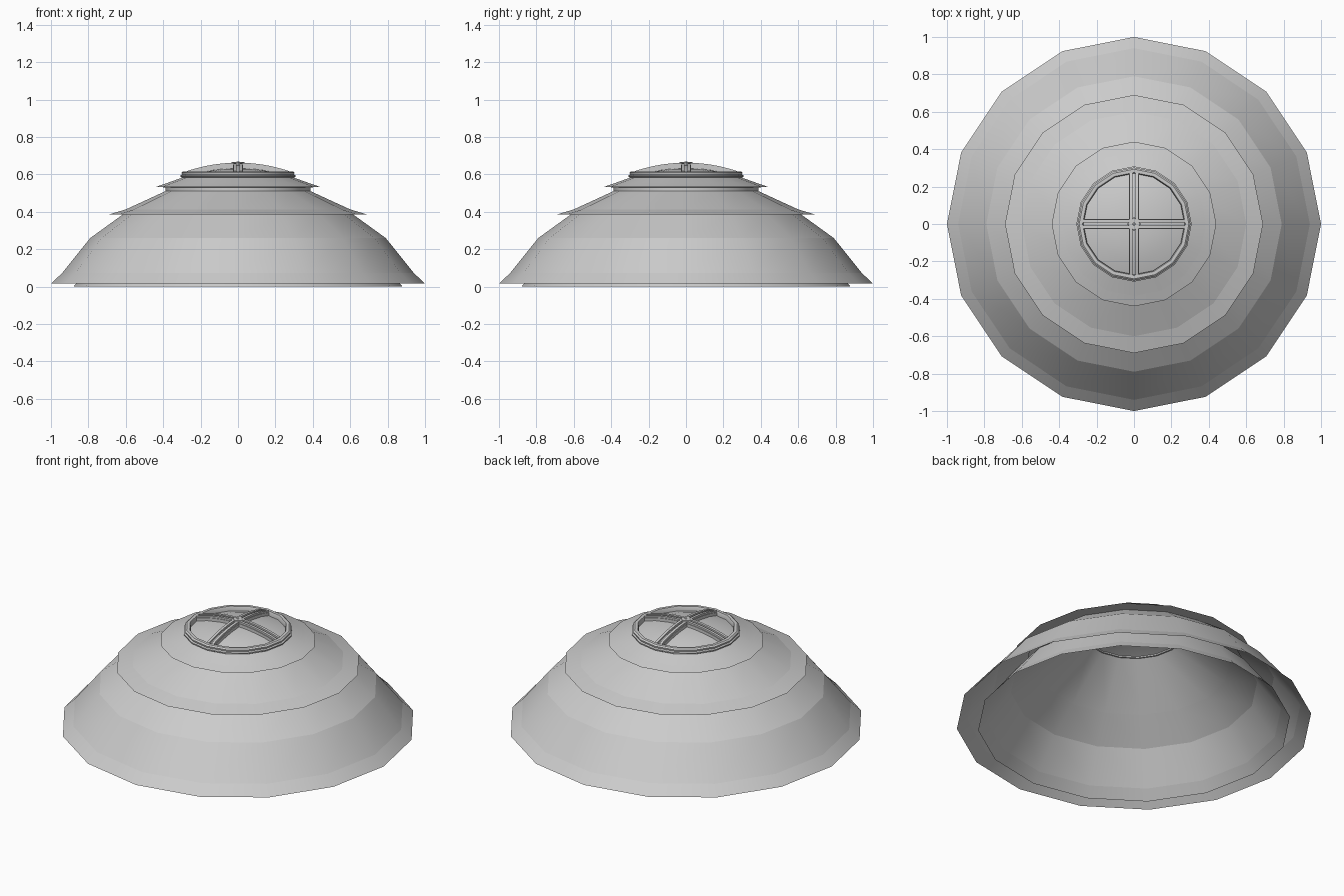
import bpy, bmesh, math
from mathutils import Matrix

SIDES = 16

cube = bpy.data.objects.get("Cube")
if cube:
    bpy.data.objects.remove(cube, do_unlink=True)

grey = bpy.data.materials.new("plain grey")
grey.use_nodes = True
grey.diffuse_color = (0.6, 0.6, 0.6, 1)
grey.node_tree.nodes["Principled BSDF"].inputs["Base Color"].default_value = (0.6, 0.6, 0.6, 1)


def finish(name, bm):
    bmesh.ops.remove_doubles(bm, verts=bm.verts, dist=0.0001)
    bmesh.ops.recalc_face_normals(bm, faces=bm.faces)
    mesh = bpy.data.meshes.new(name)
    bm.to_mesh(mesh)
    bm.free()
    mesh.materials.append(grey)
    obj = bpy.data.objects.new(name, mesh)
    bpy.context.collection.objects.link(obj)
    bpy.ops.object.select_all(action="DESELECT")
    obj.select_set(True)
    bpy.context.view_layer.objects.active = obj
    bpy.ops.object.shade_smooth_by_angle(angle=math.radians(30))
    return obj


def lathe(name, profile, closed=False):
    """Spin (radius, height) points around the z axis."""
    bm = bmesh.new()
    verts = [bm.verts.new((r, 0, z)) for r, z in profile]
    pairs = list(zip(verts, verts[1:]))
    if closed:
        pairs.append((verts[-1], verts[0]))
    edges = [bm.edges.new(p) for p in pairs]
    bmesh.ops.spin(bm, geom=verts + edges, cent=(0, 0, 0), axis=(0, 0, 1),
                   angle=math.tau, steps=SIDES, use_merge=True)
    return finish(name, bm)


# Roof skin: three tiers with flared thin eaves
roof = lathe("tiered_roof", [
    (1.0, 0.016), (0.94, 0.073), (0.79, 0.26), (0.61, 0.39),
    (0.69, 0.386), (0.6, 0.413), (0.387, 0.511), (0.387, 0.531),
    (0.44, 0.533), (0.385, 0.552), (0.285, 0.588)])

# Separate inner lining, open to the roof skin at the bottom
lining = lathe("inner_lining", [(0.88, 0.0), (0.83, 0.055), (0.695, 0.235),
                                (0.537, 0.365), (0.27, 0.59)])

# Crisp horizontal bands, soft around the circumference
for obj in (roof, lining):
    for edge in obj.data.edges:
        a, b = (obj.data.vertices[i].co.z for i in edge.vertices)
        if abs(a - b) < 0.0001:
            edge.use_edge_sharp = True

# Skylight: stepped rim and shallow dome
lathe("skylight_rim", [(0.27, 0.582), (0.298, 0.582), (0.308, 0.588), (0.308, 0.595),
                       (0.3, 0.6), (0.302, 0.61), (0.293, 0.617),
                       (0.275, 0.617), (0.27, 0.605)], True)
lathe("skylight_dome", [(0.27, 0.59), (0.2, 0.612), (0.1, 0.628), (0.0, 0.632)])


def arch_height(x):
    return 0.66 - 0.6 * x * x


def curved_bar(bm, y, half_width, top, bottom):
    """Bar along x following the arch, for one arm."""
    steps = 6
    rows = []
    for i in range(steps + 1):
        x = 0.272 * i / steps
        z = arch_height(x)
        rows.append([bm.verts.new((x, y + s * half_width, z + h))
                     for s, h in ((-1, bottom), (1, bottom), (1, top), (-1, top))])
    for a, b in zip(rows, rows[1:]):
        for k in range(4):
            n = (k + 1) % 4
            bm.faces.new((a[k], a[n], b[n], b[k]))
    bm.faces.new(rows[0])
    bm.faces.new(rows[-1])


# Four arms, each a base strip carrying two rails
for i, side in enumerate(("left", "back", "right", "front")):
    bm = bmesh.new()
    curved_bar(bm, 0, 0.027, -0.008, -0.027)
    for y in (-0.015, 0.015):
        curved_bar(bm, y, 0.008, 0.003, -0.01)
    bmesh.ops.rotate(bm, verts=bm.verts, cent=(0, 0, 0),
                     matrix=Matrix.Rotation(i * math.pi / 2, 3, "Z"))
    finish(side + "_glazing_bar", bm)

# Diamond boss where the bars meet
bm = bmesh.new()
bmesh.ops.create_cone(bm, cap_ends=True, segments=4, radius1=0.038, radius2=0.034, depth=0.02,
                      matrix=Matrix.Translation((0, 0, 0.656)))
finish("centre_boss", bm)
bm = bmesh.new()
bmesh.ops.create_cone(bm, cap_ends=True, segments=4, radius1=0.01, radius2=0.007, depth=0.004,
                      matrix=Matrix.Translation((0, 0, 0.667)))
finish("boss_stud", bm)
